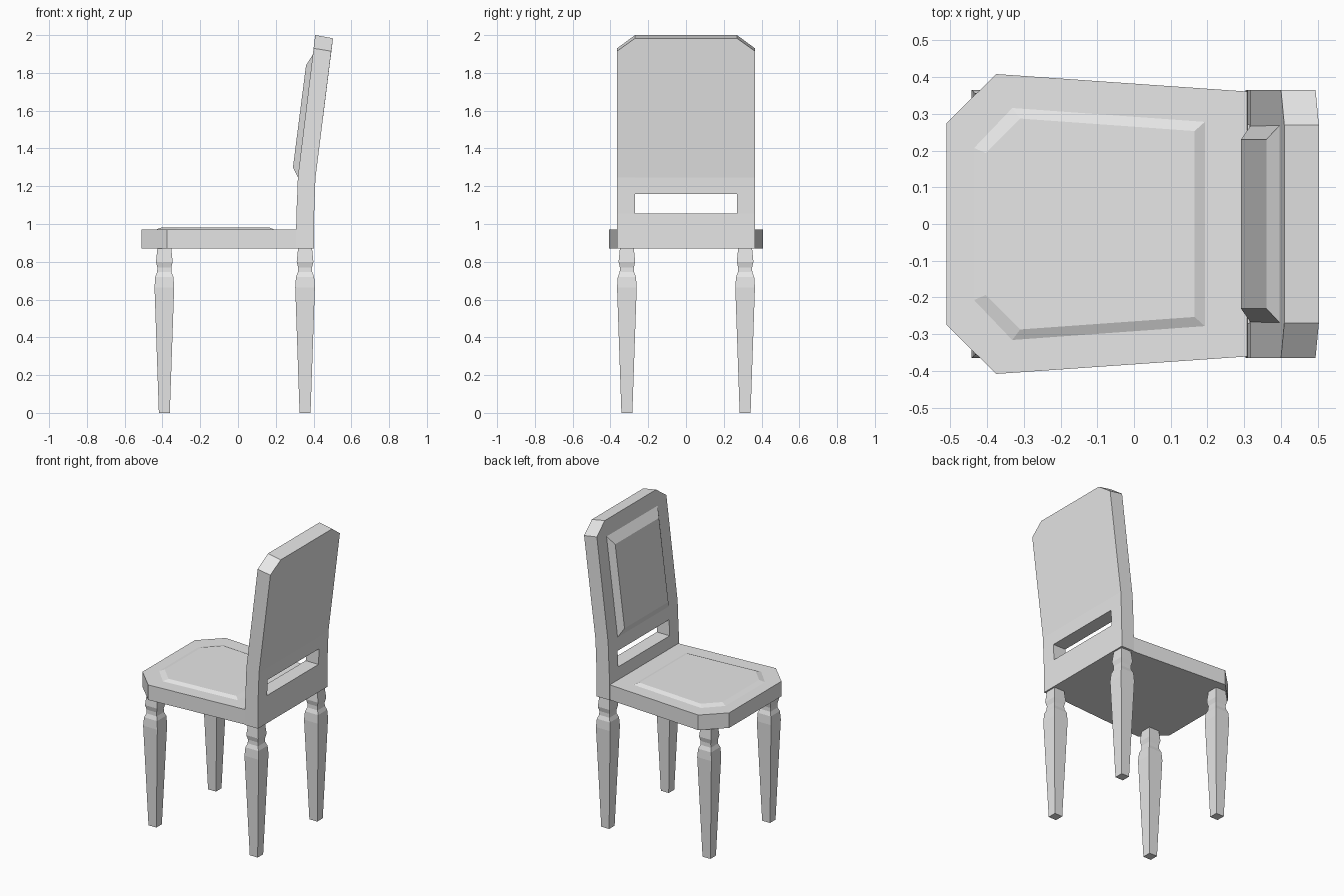
import bpy
import bmesh

cube = bpy.data.objects.get("Cube")
if cube:
    bpy.data.objects.remove(cube, do_unlink=True)

GREY = (0.8, 0.8, 0.8, 1.0)
mat = bpy.data.materials.new("plain grey")
mat.use_nodes = True
mat.diffuse_color = GREY
mat.node_tree.nodes["Principled BSDF"].inputs["Base Color"].default_value = GREY


def finish(name, bm):
    bmesh.ops.recalc_face_normals(bm, faces=bm.faces)
    mesh = bpy.data.meshes.new(name)
    bm.to_mesh(mesh)
    bm.free()
    mesh.materials.append(mat)
    obj = bpy.data.objects.new(name, mesh)
    bpy.context.collection.objects.link(obj)
    return obj


def loft(name, rings):
    """Skin a stack of matching closed rings and cap both ends."""
    bm = bmesh.new()
    loops = [[bm.verts.new(p) for p in ring] for ring in rings]
    for a, b in zip(loops, loops[1:]):
        for i in range(len(a)):
            j = (i + 1) % len(a)
            bm.faces.new((a[i], a[j], b[j], b[i]))
    bm.faces.new(loops[0])
    bm.faces.new(loops[-1])
    return finish(name, bm)


def mirrored(half, z):
    """Close a half outline of (x, y) points across the centre line."""
    return [(x, y, z) for x, y in half] + [(x, -y, z) for x, y in reversed(half)]


# Seat board and its raised pad
seat = [(-0.51, 0.275), (-0.375, 0.408), (0.315, 0.36)]
loft("seat", [mirrored(seat, 0.87), mirrored(seat, 0.97)])
pad_outer = [(-0.438, 0.208), (-0.333, 0.318), (0.195, 0.28)]
pad_inner = [(-0.403, 0.193), (-0.31, 0.287), (0.165, 0.253)]
loft("seat_pad", [mirrored(pad_outer, 0.969), mirrored(pad_inner, 0.982)])

# Square turned legs: (height, half width)
leg = [(0, 0.029), (0.665, 0.052), (0.72, 0.048), (0.745, 0.038),
       (0.77, 0.037), (0.80, 0.044), (0.87, 0.037)]
for end, x in (("front", -0.39), ("back", 0.355)):
    for side, y in (("left", -0.313), ("right", 0.313)):
        loft(f"{end}_{side}_leg",
             [[(x - r, y - r, z), (x + r, y - r, z), (x + r, y + r, z), (x - r, y + r, z)]
              for z, r in leg])

# Backrest: matching front and rear grids with a slot and clipped top corners
HALF, INNER = 0.365, 0.27
front_rows = [(0.307, 0.87), (0.309, 1.055), (0.314, 1.16), (0.317, 1.25), (0.409, 2.0)]
rear_rows = [(0.402, 0.87), (0.403, 1.055), (0.407, 1.16), (0.41, 1.245), (0.503, 1.983)]
front_clip, rear_clip = (0.40, 1.93), (0.494, 1.915)
bm = bmesh.new()


def grid(rows, clip):
    out = []
    for i, row in enumerate(rows):
        edge = clip if i == len(rows) - 1 else row
        out.append([bm.verts.new((p[0], y, p[1])) for p, y in
                    ((edge, -HALF), (row, -INNER), (row, INNER), (edge, HALF))])
    for i in range(len(rows) - 1):
        for j in range(3):
            if (i, j) != (1, 1):
                bm.faces.new((out[i][j], out[i][j + 1], out[i + 1][j + 1], out[i + 1][j]))
    return [v for line in out for v in line]


front = grid(front_rows, front_clip)
rim = [e for e in bm.edges if e.is_boundary]
twin = dict(zip(front, grid(rear_rows, rear_clip)))
for e in rim:
    a, b = e.verts
    bm.faces.new((a, b, twin[b], twin[a]))
finish("backrest", bm)

# Raised panel on the sitting side of the backrest


def panel_ring(half, low, high):
    return [(low[0], -half, low[1]), (low[0], half, low[1]),
            (high[0], half, high[1]), (high[0], -half, high[1])]


loft("backrest_panel", [panel_ring(0.27, (0.319, 1.243), (0.398, 1.90)),
                        panel_ring(0.23, (0.291, 1.30), (0.36, 1.84))])
